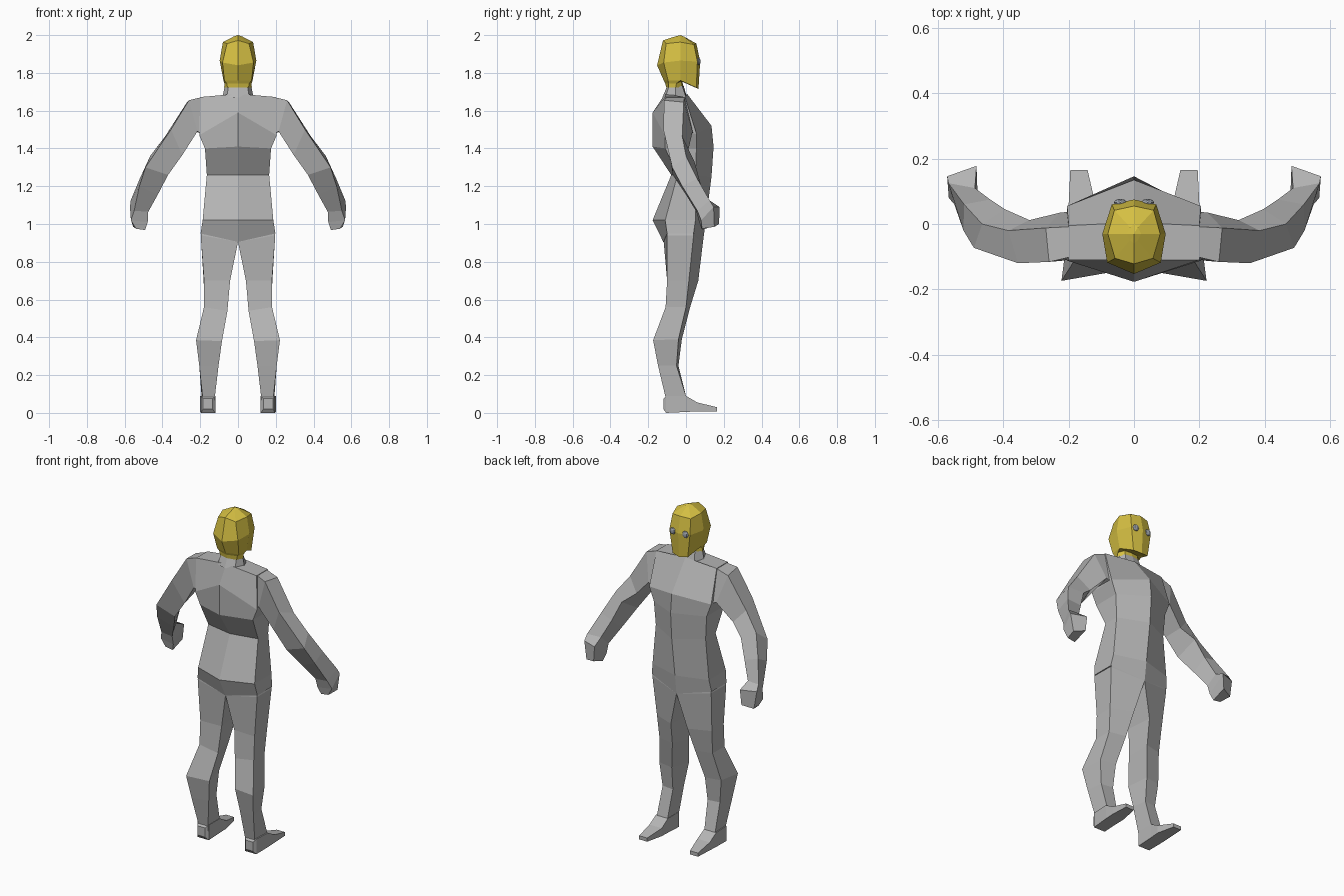
import bpy, bmesh, math
from mathutils import Vector


def material(name, rgb):
    m = bpy.data.materials.new(name)
    m.diffuse_color = (*rgb, 1)
    return m


GREY = material("body grey", (0.46, 0.46, 0.46))
YELLOW = material("head yellow", (0.66, 0.52, 0.055))
EYE = material("eye grey", (0.33, 0.36, 0.40))


def loft(name, rings, mat, side=1):
    """Bridge rings of points into a closed flat-shaded skin."""
    bm = bmesh.new()
    loops = [[bm.verts.new((side * x, y, z)) for x, y, z in r] for r in rings]
    for a, b in zip(loops, loops[1:]):
        n = len(a)
        for i in range(n):
            j = (i + 1) % n
            bm.faces.new((a[i], a[j], b[j], b[i]))
    bm.faces.new(loops[0])
    bm.faces.new(loops[-1])
    bmesh.ops.recalc_face_normals(bm, faces=bm.faces)
    me = bpy.data.meshes.new(name)
    bm.to_mesh(me)
    bm.free()
    me.materials.append(mat)
    ob = bpy.data.objects.new(name, me)
    bpy.context.collection.objects.link(ob)
    return ob


def mirrored(half):
    """Full ring from a half ring running front centre to back centre."""
    return half + [(-x, y, z) for x, y, z in reversed(half[1:-1])]


# Torso: front centre, front side, back side, back centre
torso = [
    [(0, .005, 1.69), (.2, -.005, 1.672), (.2, -.11, 1.672), (0, -.11, 1.69)],
    [(0, .135, 1.52), (.205, .055, 1.48), (.205, -.112, 1.47), (0, -.177, 1.59)],
    [(0, .146, 1.41), (.175, .055, 1.40), (.175, -.11, 1.40), (0, -.177, 1.41)],
    [(0, .135, 1.25), (.165, .05, 1.26), (.165, -.045, 1.26), (0, -.078, 1.26)],
    [(0, .105, 1.02), (.187, .05, 1.02), (.187, -.11, 1.02), (0, -.177, 1.02)],
    [(0, .09, .905), (.198, .04, .95), (.198, -.10, .95), (0, -.12, .905)],
]
loft("torso", [mirrored(r) for r in torso], GREY)

# Neck
neck = [
    [(0, -.012, 1.73), (.045, -.02, 1.73), (.07, -.055, 1.73), (.05, -.09, 1.73), (0, -.1, 1.73)],
    [(0, .005, 1.67), (.055, 0, 1.67), (.082, -.055, 1.67), (.06, -.11, 1.67), (0, -.125, 1.67)],
]
loft("neck", [mirrored(r) for r in neck], GREY)

# Head: crown, brow, cheek, jaw, throat
head = [
    [(0, .0, 1.985), (.012, -.01, 1.992), (.022, -.03, 1.993), (.012, -.05, 1.99), (0, -.06, 1.992)],
    [(0, .055, 1.955), (.06, .042, 1.95), (.08, -.03, 1.963), (.058, -.105, 1.955), (0, -.122, 1.972)],
    [(0, .075, 1.86), (.068, .06, 1.86), (.097, -.03, 1.865), (.082, -.118, 1.855), (0, -.153, 1.84)],
    [(0, .066, 1.715), (.05, .055, 1.722), (.077, -.03, 1.76), (.072, -.095, 1.76), (0, -.118, 1.76)],
    [(0, -.02, 1.755), (.045, -.024, 1.755), (.072, -.05, 1.745), (.06, -.092, 1.745), (0, -.11, 1.745)],
    [(0, -.012, 1.722), (.045, -.02, 1.722), (.073, -.055, 1.722), (.055, -.092, 1.722), (0, -.104, 1.722)],
]
head_ob = loft("head", [mirrored(r) for r in head], YELLOW)
bm = bmesh.new()
bm.from_mesh(head_ob.data)
bm.verts.ensure_lookup_table()
top = max(bm.faces, key=lambda f: f.calc_center_median().z)
bmesh.ops.poke(bm, faces=[top])[
    "verts"][0].co = Vector((0, -.03, 2.0))
bm.to_mesh(head_ob.data)
bm.free()

# Arm corners: outer back, outer front, inner front, inner back
arm = [
    [(.19, -.10, 1.672), (.19, -.008, 1.672), (.17, .04, 1.47), (.17, -.10, 1.47)],
    [(.26, -.116, 1.655), (.27, -.012, 1.645), (.225, .035, 1.49), (.215, -.112, 1.49)],
    [(.355, -.12, 1.50), (.385, -.02, 1.465), (.32, .012, 1.39), (.295, -.085, 1.365)],
    [(.49, -.073, 1.30), (.465, .0, 1.36), (.395, .045, 1.33), (.37, -.07, 1.26)],
    [(.522, -.02, 1.20), (.52, .06, 1.24), (.44, .075, 1.22), (.425, .0, 1.155)],
    [(.55, .06, 1.07), (.568, .125, 1.125), (.487, .11, 1.12), (.475, .055, 1.065)],
    [(.567, .08, 1.02), (.572, .146, 1.09), (.482, .178, 1.09), (.478, .07, 1.01)],
    [(.54, .085, .975), (.555, .15, .985), (.49, .175, 1.0), (.492, .085, .968)],
]

# Leg corners in the same order
leg = [
    [(.18, -.095, .99), (.18, .035, .99), (0, .085, .99), (0, -.11, .99)],
    [(.197, -.10, .94), (.195, .04, .94), (0, .09, .905), (0, -.118, .905)],
    [(.18, -.10, .70), (.182, .015, .70), (.055, .065, .70), (.042, -.095, .70)],
    [(.18, -.108, .56), (.176, .0, .56), (.075, .022, .56), (.056, -.11, .54)],
    [(.222, -.174, .385), (.205, -.04, .39), (.11, -.022, .39), (.085, -.15, .38)],
    [(.205, -.148, .25), (.19, -.05, .25), (.115, -.04, .25), (.103, -.13, .25)],
    [(.188, -.11, .09), (.193, .0, .09), (.122, .0, .09), (.122, -.11, .09)],
    [(.188, -.105, .03), (.193, .0, .03), (.122, .0, .03), (.122, -.105, .03)],
]


def foot_ring(y, x0, x1, z0, z1):
    return [(x0, y, z0), (x1, y, z0), (x1, y, z1), (x0, y, z1)]


foot = [
    foot_ring(-.12, .135, .185, .02, .075),
    foot_ring(-.105, .12, .195, 0, .09),
    foot_ring(.0, .12, .2, .005, .09),
    foot_ring(.06, .118, .2, .008, .055),
    foot_ring(.165, .142, .195, .008, .03),
]

for side, label in ((1, "right"), (-1, "left")):
    loft(label + "_arm", arm, GREY, side)
    loft(label + "_leg", leg, GREY, side)
    loft(label + "_foot", foot, GREY, side)
    # Eye
    bpy.ops.mesh.primitive_uv_sphere_add(
        segments=8, ring_count=6, radius=.02, location=(side * .042, .066, 1.86))
    eye = bpy.context.object
    eye.name = label + "_eye"
    eye.scale = (1, .55, 1)
    eye.data.materials.append(EYE)
